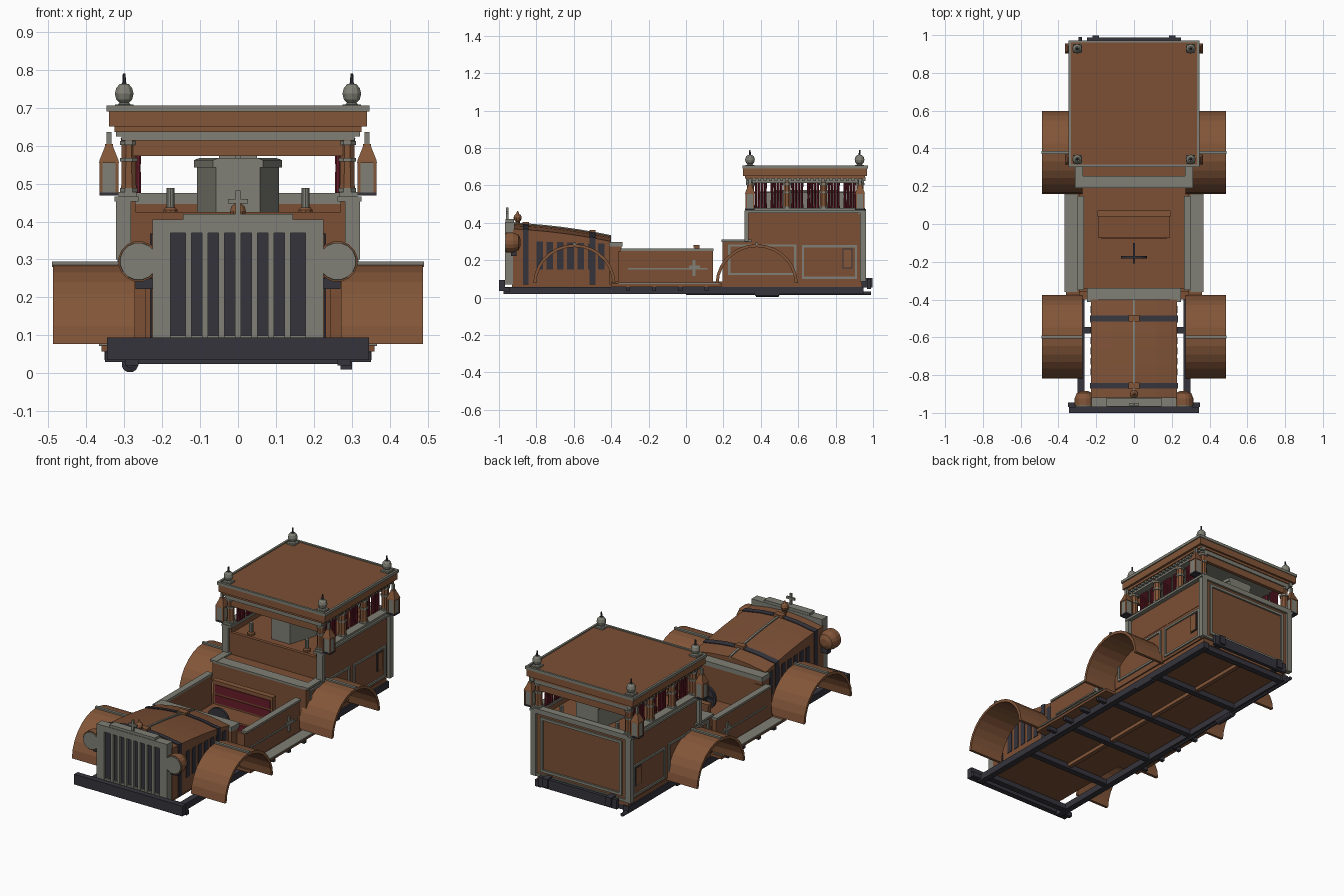
import bpy, bmesh, math
from mathutils import Vector, Matrix

if "Cube" in bpy.data.objects:
    bpy.data.objects.remove(bpy.data.objects["Cube"])

def mat(name, *c):
    m = bpy.data.materials.new(name)
    m.diffuse_color = (*c, 1)
    m.use_nodes = True
    m.node_tree.nodes["Principled BSDF"].inputs["Base Color"].default_value = m.diffuse_color
    return m
BROWN = mat("brown body", .2, .08, .036)
COPPER = mat("copper brown", .225, .092, .04)
GREY = mat("stone grey", .215, .215, .18)
DARK = mat("dark iron", .035, .034, .045)
RED = mat("deep red", .135, .012, .022)

def finish(name, bm, m):
    bmesh.ops.recalc_face_normals(bm, faces=bm.faces)
    me = bpy.data.meshes.new(name)
    bm.to_mesh(me); bm.free()
    me.materials.append(m)
    ob = bpy.data.objects.new(name, me)
    bpy.context.collection.objects.link(ob)
    return ob

def boxes(name, m, *items, mirror=False):
    """Each item is x0,x1,y0,y1,z0,z1; mirror repeats it at -x."""
    bm = bmesh.new()
    for x0, x1, y0, y1, z0, z1 in items:
        for s in ((1, -1) if mirror else (1,)):
            mt = Matrix.Translation((s*(x0+x1)/2, (y0+y1)/2, (z0+z1)/2)) @ Matrix.Diagonal((abs(x1-x0), y1-y0, z1-z0, 1))
            bmesh.ops.create_cube(bm, size=1, matrix=mt)
    return finish(name, bm, m)

def lathe(name, m, profile, places, n=8, axis='Z', turn=0.5):
    """Spin (radius, height) pairs about an axis at each place."""
    bm = bmesh.new()
    for p in places:
        rings = []
        for r, h in profile:
            ring = []
            for i in range(n):
                a = 2*math.pi*(i+turn)/n
                u, v = r*math.cos(a), r*math.sin(a)
                ring.append(bm.verts.new(Vector(p) + Vector((u, v, h) if axis == 'Z' else (u, h, v))))
            rings.append(ring)
        for a, b in zip(rings, rings[1:]):
            for i in range(n):
                bm.faces.new((a[i], a[(i+1) % n], b[(i+1) % n], b[i]))
        bm.faces.new(rings[0]); bm.faces.new(rings[-1])
    return finish(name, bm, m)

def loft(name, m, sections):
    bm = bmesh.new()
    rs = [[bm.verts.new(p) for p in s] for s in sections]
    n = len(rs[0])
    for a, b in zip(rs, rs[1:]):
        for i in range(n):
            bm.faces.new((a[i], a[(i+1) % n], b[(i+1) % n], b[i]))
    bm.faces.new(rs[0]); bm.faces.new(rs[-1])
    return finish(name, bm, m)

def frame(y0, y1, z0, z1, x0, x1, t=.012):
    """Four bars round a panel on the side of the body."""
    return [(x0, x1, y0, y1, z0, z0+t), (x0, x1, y0, y1, z1-t, z1),
            (x0, x1, y0, y0+t, z0+t, z1-t), (x0, x1, y1-t, y1, z0+t, z1-t)]

# chassis
boxes("chassis_rails", DARK, (.262, .298, -.975, .95, .02, .058), mirror=True)
boxes("cross_members", DARK, *[(-.27, .27, y, y+.035, .025, .055) for y in (-.93, -.58, -.22, .13, .5, .9)])
boxes("drive_shaft", COPPER, (-.012, .012, -.55, .9, .035, .055))
boxes("floor_plate", BROWN, (-.29, .29, -.4, .94, .055, .085), (-.22, .22, -.93, -.4, .055, .07))
boxes("front_bumper", DARK, (-.345, .345, -1, -.968, .035, .094))
boxes("bumper_ends", DARK, (.27, .35, -.968, -.945, .03, .055), mirror=True)
boxes("rear_bumper", DARK, (-.25, .25, .968, .988, .045, .1), (-.22, -.185, .94, .998, .055, .105), (.185, .22, .94, .998, .055, .105))
lathe("exhaust", DARK, [(.01, .0), (.01, .37), (.022, .375), (.022, .495), (.01, .5), (.01, .99)], [(-.285, 0, .024)], 12, 'Y')
boxes("exhaust_hanger", DARK, (.27, .3, .37, .5, .01, .03))

# running boards
boxes("running_boards", BROWN, (.27, .36, -.4, .19, .058, .075), mirror=True)
boxes("running_board_mats", GREY, (.3, .367, -.36, .18, .072, .08), mirror=True)
boxes("step_brackets", DARK, *[(.28, .352, y, y+.02, .035, .058) for y in (-.32, -.18, -.04, .1)], mirror=True)

# fenders: arched strips with a grey rib on top
def arch(name, m, yc, x0, x1, a0, a1, ro, ri, n, s):
    secs = []
    for i in range(n+1):
        a = math.radians(a0 + (a1-a0)*i/n)
        c, sn = math.cos(a), math.sin(a)
        po, pi = (yc+c*ro, .07+sn*ro*.98), (yc+c*ri, .07+sn*ri*.98)
        secs.append([(s*x0, *po), (s*x1, *po), (s*x1, *pi), (s*x0, *pi)])
    loft(name, m, secs)
for s, side in ((1, "right"), (-1, "left")):
    for yc, end in ((-.597, "front"), (.378, "rear")):
        arch(f"{end}_{side}_fender", COPPER, yc, .272, .488, 2, 178, .22, .204, 14, s)
        arch(f"{end}_{side}_fender_rib", GREY, yc, .272, .49, 88, 92, .229, .215, 1, s)

# hood
def hood_section(y, h, g=0):
    hw = .228+g
    return [(-hw, y, .07), (-hw, y, h-.028+g), (-.12, y, h-.01+g), (0, y, h+g), (.12, y, h-.01+g), (hw, y, h-.028+g), (hw, y, .07)]
def hh(y):
    t = (y+.925)/.525
    return .395 - .025*t - .042*t*t
ys = [-.925 + .525*i/6 for i in range(7)]
loft("hood", BROWN, [hood_section(y, hh(y)) for y in ys])
for y in (-.871, -.515):
    loft("hood_strap", DARK, [hood_section(v, hh(v), .004) for v in (y, y+.03)])
    boxes("strap_buckle", COPPER, (-.028, .028, y-.002, y+.032, hh(y)-.005, hh(y)+.011))
loft("hood_spine", GREY, [[(-.006, y, hh(y)-.01), (-.006, y, hh(y)+.006), (.006, y, hh(y)+.006), (.006, y, hh(y)-.01)] for y in ys])
boxes("hood_vents", DARK, *[(.22, .2305, -.80+.055*i, -.765+.055*i, .15, .30-.002*i) for i in range(7)], mirror=True)
lathe("hood_ornament", COPPER, [(.012, .38), (.012, .408), (.019, .416), (.022, .428), (.018, .44), (.008, .448), (.003, .462)], [(0, -.9, 0)], 10)

# radiator and grille
boxes("radiator_shell", GREY, (-.225, -.178, -.968, -.918, .07, .405), (.178, .225, -.968, -.918, .07, .405),
      (-.225, .225, -.968, -.918, .37, .405), (-.145, .145, -.965, -.92, .4, .42), (-.225, .225, -.96, -.918, .07, .1))
boxes("grille_back", DARK, (-.18, .18, -.952, -.93, .09, .375))
boxes("grille_bars", GREY, *[(-.138+.0435*i, -.122+.0435*i, -.966, -.95, .09, .375) for i in range(7)])
boxes("radiator_cross", GREY, (-.006, .006, -.962, -.95, .42, .482), (-.026, .026, -.962, -.95, .448, .46))

# headlights
lamps = [(-.262, 0, .295), (.262, 0, .295)]
lathe("headlight_shells", COPPER, [(.02, -.885), (.042, -.895), (.054, -.925), (.054, -.962)], lamps, 16, 'Y')
lathe("headlight_lenses", GREY, [(.05, -.96), (.049, -.968)], lamps, 16, 'Y')
boxes("headlight_brackets", DARK, (.22, .27, -.935, -.905, .222, .25), mirror=True)

# cowl and open driver's cab
boxes("cowl", BROWN, (-.245, .245, -.41, -.345, .07, .285))
boxes("cowl_cap", GREY, (-.248, .248, -.412, -.34, .272, .298))
boxes("cab_walls", BROWN, (.268, .292, -.345, .145, .07, .25), (.2, .292, -.36, -.34, .07, .25), mirror=True)
boxes("cab_rails", GREY, (.264, .3, -.35, .147, .25, .262), mirror=True)
boxes("cab_side_cross", GREY, (.29, .298, -.31, .115, .151, .159), (.29, .3, .036, .052, .115, .2), (.29, .3, .015, .075, .158, .172), mirror=True)
boxes("bench_seat", BROWN, (-.19, .19, -.075, .06, .085, .145), (-.19, .19, .045, .072, .14, .275))
boxes("seat_cushions", RED, (-.175, .175, -.078, -.07, .095, .135), (-.175, .175, .041, .05, .155, .2), (-.175, .175, .041, .05, .21, .258))
boxes("seat_cap", COPPER, (-.193, .193, .04, .072, .268, .282))
rim = [(.058, -.182), (.07, -.182), (.07, -.169), (.058, -.169), (.058, -.182)]
lathe("steering_wheel", DARK, rim, [(0, 0, .185)], 16, 'Y')
boxes("steering_column", DARK, (-.006, .006, -.21, -.1, .18, .192), (-.062, .062, -.18, -.171, .181, .189), (-.004, .004, -.18, -.171, .125, .245))

# rear lower body
boxes("rear_lower_body", BROWN, (-.298, .298, .195, .95, .085, .3))
boxes("lower_body_ledge", GREY, (-.285, .285, .19, .255, .296, .308), (.27, .312, .19, .35, .298, .31), (-.312, -.27, .19, .35, .298, .31))
boxes("lower_side_trim", GREY, *frame(.225, .59, .12, .285, .295, .306), *frame(.62, .915, .1, .28, .295, .306), mirror=True)
boxes("side_hatch_outline", DARK, (.295, .302, .838, .89, .155, .262), mirror=True)
boxes("side_hatch", COPPER, (.295, .305, .843, .885, .16, .257), mirror=True)

# rear upper body
boxes("upper_side_walls", BROWN, (.27, .3, .325, .95, .3, .455), mirror=True)
boxes("upper_end_walls", BROWN, (-.28, .28, .325, .345, .3, .425), (-.28, .28, .92, .95, .3, .45))
boxes("upper_floor", BROWN, (-.275, .275, .33, .94, .405, .42))
boxes("corner_posts", GREY, (.282, .322, .312, .335, .3, .455), (.285, .318, .93, .962, .085, .455), mirror=True)
boxes("upper_rails", GREY, (.262, .325, .312, .962, .453, .466), (.268, .315, .318, .957, .464, .478), mirror=True)
boxes("rear_rail", GREY, (-.3, .3, .92, .962, .446, .475))
boxes("rear_panel_frame", GREY, (.245, .26, .945, .96, .115, .43), mirror=True)
boxes("rear_panel_bars", GREY, (-.26, .26, .945, .96, .115, .13), (-.26, .26, .945, .96, .415, .43), (-.3, .3, .945, .958, .085, .1))

# columns with grey rings
col_y = (.345, .54, .735, .93)
cols = [(s*.288, y, 0) for s in (1, -1) for y in col_y]
lathe("columns", COPPER, [(.023, .475), (.021, .5), (.02, .6), (.023, .62)], cols, 8)
for z in (.478, .558, .602):
    lathe("column_rings", GREY, [(.025, z), (.025, z+.01)], cols, 8)

# pleated curtains, two to a bay, made of round folds
folds = [(s*.263, y0 + d*.0165, 0) for s in (1, -1) for a, b in zip(col_y, col_y[1:])
         for y0 in (a+.03, b-.08) for d in range(4)]
lathe("curtains", RED, [(.0085, .475), (.007, .54), (.0085, .618)], folds, 8)

# roof with cornice
boxes("valances", COPPER, (-.295, .295, .33, .35, .573, .615), (-.295, .295, .925, .945, .573, .615))
boxes("frieze", GREY, (-.307, .307, .322, .952, .613, .636))
boxes("side_dentils", GREY, *[(.3, .322, .325+.0295*i, .341+.0295*i, .624, .646) for i in range(22)], mirror=True)
boxes("roof_cornice", COPPER, (-.326, .326, .316, .957, .636, .652), (-.34, .34, .306, .968, .65, .69))
boxes("roof_panel", BROWN, (-.337, .337, .31, .965, .688, .7))
boxes("roof_rim", GREY, (-.346, .346, .302, .314, .69, .706), (-.346, .346, .96, .972, .69, .706),
      (-.346, -.334, .314, .96, .69, .706), (.334, .346, .314, .96, .69, .706))

# roof finials
fins = [(s*.3, y, 0) for s in (1, -1) for y in (.342, .928)]
boxes("finial_bases", GREY, *[(.276, .324, y-.024, y+.024, .698, .708) for y in (.342, .928)], mirror=True)
lathe("finials", GREY, [(.02, .706), (.013, .713), (.022, .722), (.026, .737), (.022, .752), (.012, .763)], fins, 10)
lathe("finial_spikes", DARK, [(.008, .761), (.005, .768), (.004, .79)], fins, 8)

# corner lanterns
lan = [(s*.34, y, 0) for s in (1, -1) for y in (.342, .93)]
lathe("lantern_bases", DARK, [(.036, .468), (.036, .476)], lan, 4)
lathe("lantern_glass", GREY, [(.031, .476), (.031, .556)], lan, 4)
lathe("lantern_roofs", COPPER, [(.037, .554), (.035, .562), (.016, .596), (.014, .604)], lan, 4)
boxes("lantern_frames", COPPER, *[(x, x+.008, y+d, y+d+.008, .474, .556) for x in (.315, .357) for y in (.342, .93) for d in (-.025, .017)], mirror=True)
boxes("lantern_hangers", GREY, *[(.333, .347, y-.007, y+.007, .6, .636) for y in (.342, .93)], mirror=True)

# coffin with cross, and candles
def coffin(z, g):
    half = [(.058, .39), (.108, .55), (.07, .9)]
    return [(x+g, y, z) for x, y in half] + [(-x-g, y, z) for x, y in reversed(half)]
loft("coffin", GREY, [coffin(.42, 0), coffin(.545, 0)])
loft("coffin_lid", GREY, [coffin(.543, .008), coffin(.562, .008), coffin(.568, -.008)])
boxes("coffin_cross", GREY, (-.008, .008, .48, .82, .566, .575), (-.05, .05, .55, .57, .566, .575))
cand = [(s*.178, y, 0) for s in (1, -1) for y in (.375, .88)]
lathe("candle_holders", COPPER, [(.02, .42), (.02, .43), (.014, .437)], cand, 10)
lathe("candles", GREY, [(.011, .43), (.011, .488)], cand, 10)
